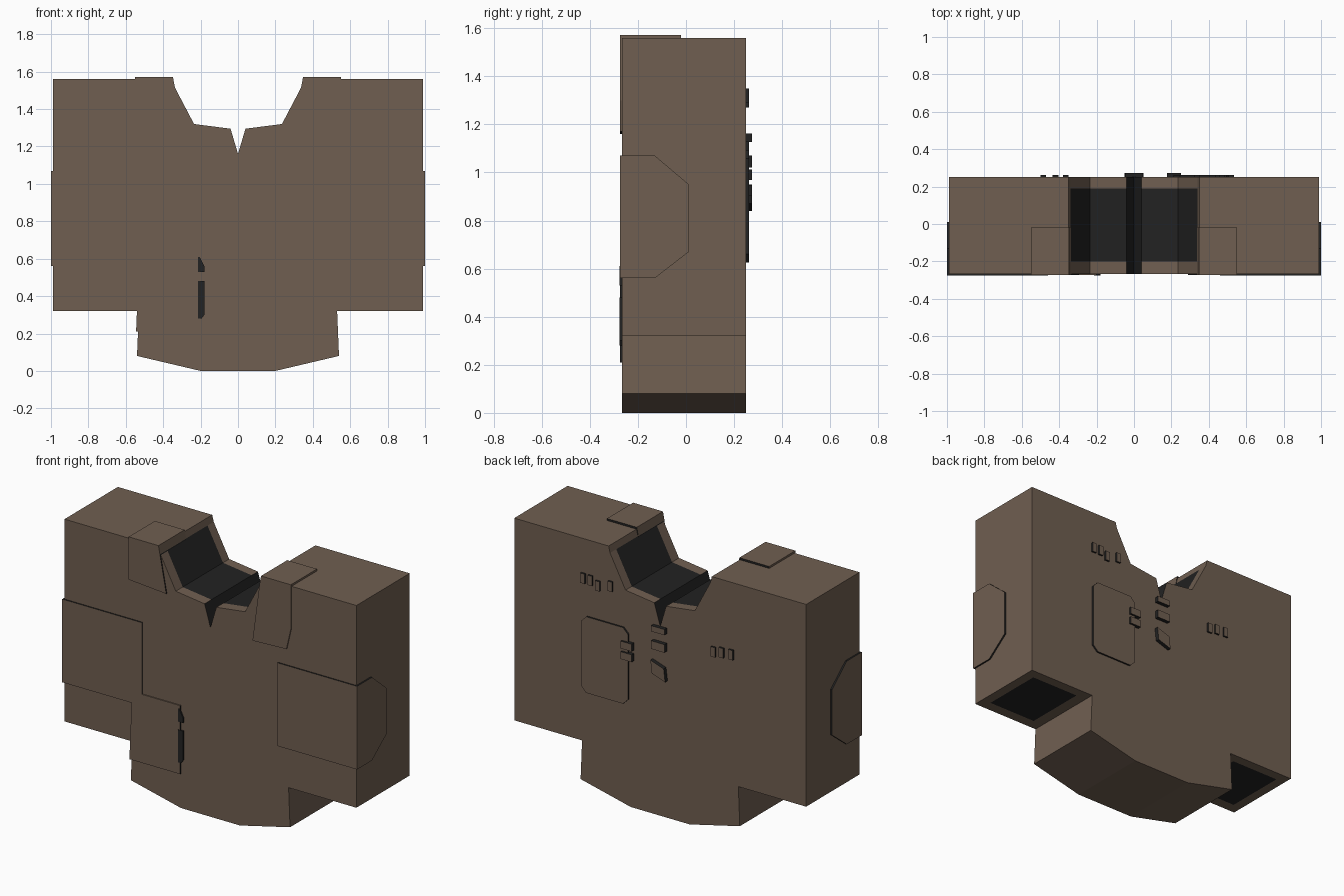
import bpy
import bmesh
from mathutils import Vector

cube = bpy.data.objects.get("Cube")
if cube:
    bpy.data.objects.remove(cube, do_unlink=True)


def material(name, rgb):
    mat = bpy.data.materials.new(name)
    mat.use_nodes = True
    mat.diffuse_color = (*rgb, 1)
    mat.node_tree.nodes["Principled BSDF"].inputs["Base Color"].default_value = (*rgb, 1)
    return mat


BROWN = material("brown cloth", (0.162, 0.114, 0.082))
DARK = material("dark lining", (0.016, 0.016, 0.016))


def prism(name, outline, levels, is_dark, axis="y"):
    """Extrude an outline through several levels; is_dark(normal, centre) picks lining faces."""
    bm = bmesh.new()
    rings = []
    for level in levels:
        rings.append([bm.verts.new((a, level, b) if axis == "y" else (level, a, b))
                      for a, b in outline])
    bm.faces.new(rings[0])
    bm.faces.new(rings[-1])
    count = len(outline)
    for low, high in zip(rings, rings[1:]):
        for i in range(count):
            j = (i + 1) % count
            bm.faces.new((low[i], low[j], high[j], high[i]))
    bmesh.ops.recalc_face_normals(bm, faces=bm.faces)
    for face in bm.faces:
        face.material_index = int(is_dark(face.normal, face.calc_center_median()))
    mesh = bpy.data.meshes.new(name)
    bm.to_mesh(mesh)
    bm.free()
    mesh.materials.append(BROWN)
    mesh.materials.append(DARK)
    obj = bpy.data.objects.new(name, mesh)
    bpy.context.collection.objects.link(obj)
    return obj


def rectangle(x, z, width, height):
    w, h = width / 2, height / 2
    return [(x - w, z - h), (x + w, z - h), (x + w, z + h), (x - w, z + h)]


def rim(n, c):
    return abs(n.y) < 0.9


# Jacket body: one mirrored outline for torso, sleeves and neckline
half = [(0.2, 0), (0.54, 0.08), (0.53, 0.32), (0.6, 0.32), (0.93, 0.32), (0.99, 0.32),
        (0.99, 1.56), (0.35, 1.56), (0.34, 1.52), (0.235, 1.32), (0.04, 1.295)]
outline = half + [(0, 1.16)] + [(-x, z) for x, z in reversed(half)]


def body_lining(n, c):
    if abs(n.y) > 0.9:
        return False
    if abs(c.x) < 0.03 and c.z > 1:
        return True                      # collar notch
    inside = -0.2 < c.y < 0.19
    neck = abs(c.x) < 0.3 and c.z > 1.2
    cuff = n.z < -0.9 and 0.6 < abs(c.x) < 0.93
    return inside and (neck or cuff)


prism("jacket_body", outline, (-0.267, -0.2, 0.19, 0.25), body_lining)

# Elbow pads wrapping round the front and outer side of each sleeve
pad = [(-0.275, 0.56), (-0.13, 0.56), (0.012, 0.67), (0.012, 0.95), (-0.13, 1.07), (-0.275, 1.07)]
for side, sign in (("left", 1), ("right", -1)):
    prism(side + "_elbow_pad", pad, (sign * 0.46, sign * 1.0),
          lambda n, c: n.y > -0.9 and n.x * sign < 0.9, axis="x")

# Lapels folded over the shoulders, the left one longer
left_lapel = [(0.348, 1.572), (0.338, 1.52), (0.29, 1.16), (0.52, 1.17), (0.55, 1.3), (0.55, 1.572)]
right_lapel = [(-0.348, 1.572), (-0.338, 1.52), (-0.295, 1.29), (-0.55, 1.31), (-0.55, 1.572)]
for name, shape in (("left_lapel", left_lapel), ("right_lapel", right_lapel)):
    prism(name, shape, (-0.274, -0.02),
          lambda n, c: n.y > 0.9 or (abs(n.y) < 0.5 and c.z < 1.5 and abs(c.x) < 0.53))

# Front pocket with its dark opening
pocket = [(-0.545, 0.21), (-0.2, 0.21), (-0.2, 0.63), (-0.46, 0.63), (-0.53, 0.56)]
prism("front_pocket", pocket, (-0.274, -0.25),
      lambda n, c: n.x > 0.9)
slits = {
    "pocket_slit_lower": [(-0.215, 0.28), (-0.195, 0.28), (-0.18, 0.3), (-0.18, 0.48), (-0.215, 0.48)],
    "pocket_slit_upper": [(-0.215, 0.53), (-0.18, 0.53), (-0.18, 0.56), (-0.205, 0.61), (-0.215, 0.61)],
}
for name, shape in slits.items():
    prism(name, shape, (-0.276, -0.267), lambda n, c: True)

# Back patch with clipped corners
cut = 0.035
x0, x1, z0, z1 = 0.21, 0.53, 0.625, 1.092
patch = [(x0 + cut, z0), (x1 - cut, z0), (x1, z0 + cut), (x1, z1 - cut),
         (x1 - cut, z1), (x0 + cut, z1), (x0, z1 - cut), (x0, z0 + cut)]
prism("back_patch", patch, (0.24, 0.261), rim)

# Raised clips on the back
for i, (x, z, w, h) in enumerate([(0, 1.145, 0.09, 0.035), (0, 1.045, 0.09, 0.05),
                                  (0.215, 0.99, 0.075, 0.045), (0.215, 0.925, 0.075, 0.045)]):
    prism(f"back_clip_{i + 1}", rectangle(x, z, w, h), (0.24, 0.274), rim)
prism("back_clip_slanted", [(-0.05, 0.84), (0.04, 0.87), (0.05, 0.95), (-0.04, 0.92)],
      (0.24, 0.274), rim)

# Small stitched tabs on the back shoulders
for i, (x, z) in enumerate([(0.52, 1.32), (0.47, 1.32), (0.42, 1.3), (0.335, 1.32),
                            (-0.365, 1.105), (-0.42, 1.115), (-0.485, 1.12)]):
    prism(f"back_tab_{i + 1}", rectangle(x, z, 0.03, 0.06), (0.24, 0.262), rim)
